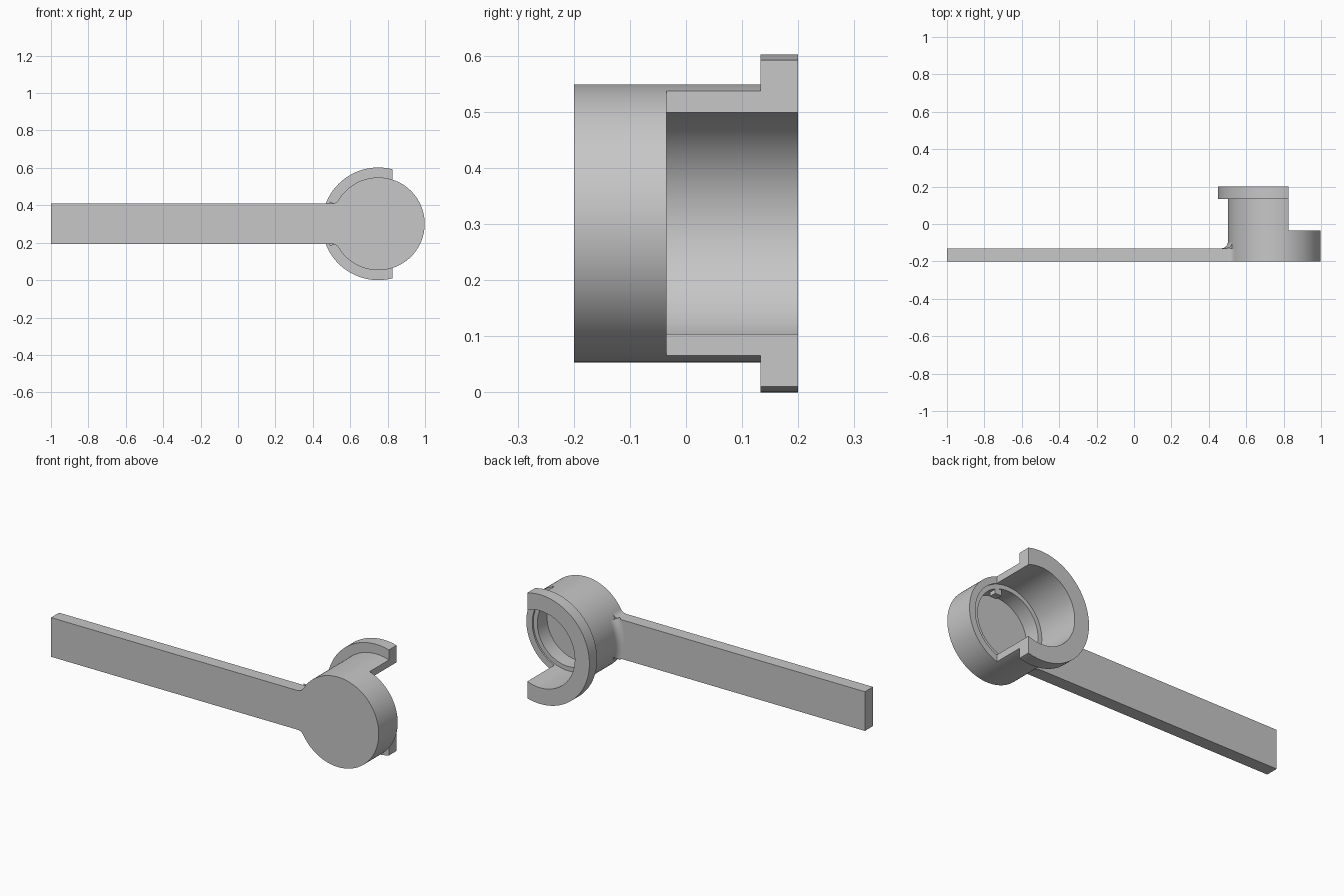
import bpy, bmesh, math
from math import sin, cos, pi, sqrt, asin, atan2
from mathutils import Vector, Matrix

if "Cube" in bpy.data.objects:
    bpy.data.objects.remove(bpy.data.objects["Cube"])

CX, CZ = 0.75, 0.301           # cup axis, running along y
R, FLANGE, BORE, RECESS = 0.248, 0.301, 0.212, 0.188
FRONT, BACK = -0.2, 0.2
ARM_BACK, STEP = -0.13, -0.035
HALF = 0.108                   # half height of the arm

grey = bpy.data.materials.new("light grey")
grey.use_nodes = True
colour = (0.57, 0.57, 0.57, 1)
grey.diffuse_color = colour
grey.node_tree.nodes["Principled BSDF"].inputs["Base Color"].default_value = colour


def finish(bm, name):
    bmesh.ops.recalc_face_normals(bm, faces=bm.faces[:])
    mesh = bpy.data.meshes.new(name)
    bm.to_mesh(mesh)
    bm.free()
    mesh.materials.append(grey)
    ob = bpy.data.objects.new(name, mesh)
    bpy.context.collection.objects.link(ob)
    return ob


def smooth(ob):
    bpy.ops.object.select_all(action='DESELECT')
    ob.select_set(True)
    bpy.context.view_layer.objects.active = ob
    bpy.ops.object.shade_smooth_by_angle(angle=math.radians(30))


def block(name, lo, hi):
    bm = bmesh.new()
    lo, hi = Vector(lo), Vector(hi)
    bmesh.ops.create_cube(bm, size=1, matrix=Matrix.Translation((lo + hi) / 2)
                          @ Matrix.Diagonal((*(hi - lo), 1)))
    return finish(bm, name)


def revolve(name, profile, start, sweep, steps, closed):
    """Sweep a closed (radius, y) profile around the cup axis."""
    bm = bmesh.new()
    rings = []
    for i in range(steps + (not closed)):
        a = start + sweep * i / steps
        rings.append([bm.verts.new((CX + r * cos(a), y, CZ + r * sin(a)))
                      for r, y in profile])
    n = len(profile)
    for i in range(steps):
        a, b = rings[i], rings[(i + 1) % len(rings)]
        for j in range(n):
            k = (j + 1) % n
            bm.faces.new((a[j], a[k], b[k], b[j]))
    if not closed:
        bm.faces.new(rings[0])
        bm.faces.new(rings[-1])
    bmesh.ops.remove_doubles(bm, verts=bm.verts[:], dist=1e-5)
    bmesh.ops.dissolve_degenerate(bm, edges=bm.edges[:], dist=1e-6)
    return finish(bm, name)


# Cup: closed front, stepped bore, flange around the open back
cup = revolve("cup", [(0, FRONT), (R, FRONT), (R, 0.133), (FLANGE, 0.133),
                      (FLANGE, BACK), (BORE, BACK), (BORE, -0.045),
                      (RECESS, -0.045), (RECESS, ARM_BACK), (0, ARM_BACK)],
              0, 2 * pi, 128, True)

# Side opening cut through the wall and flange
cutter = block("opening_cutter", (0.827, STEP, -0.5), (1.5, 0.5, 1.1))
cutter.hide_render = True
cutter.hide_viewport = True
cut = cup.modifiers.new("opening", 'BOOLEAN')
cut.operation, cut.solver, cut.object = 'DIFFERENCE', 'EXACT', cutter
bpy.context.view_layer.update()
bpy.context.view_layer.objects.active = cup
cup.select_set(True)
bpy.ops.object.modifier_apply(modifier="opening")
bpy.data.objects.remove(cutter)
smooth(cup)

# Arm: flat bar whose end flares into the cup wall with round fillets
f = 0.04
fx, fz = -sqrt((R + f) ** 2 - (HALF + f) ** 2), HALF + f
end = atan2(-fz, -fx)
upper = [(-1 - CX, HALF)]
for i in range(9):
    a = -pi / 2 + (end + pi / 2) * i / 8
    upper.append((fx + f * cos(a), fz + f * sin(a)))
touch = atan2(fz, fx)
arc = [(R * cos(a), R * sin(a)) for a in
       (touch + 2 * (pi - touch) * i / 16 for i in range(1, 16))]
outline = upper + arc + [(x, -z) for x, z in reversed(upper)]
bm = bmesh.new()
face = bm.faces.new([bm.verts.new((CX + x, FRONT, CZ + z)) for x, z in outline])
bar = bmesh.ops.extrude_face_region(bm, geom=[face])
bmesh.ops.translate(bm, vec=(0, ARM_BACK - FRONT, 0),
                    verts=[v for v in bar["geom"] if isinstance(v, bmesh.types.BMVert)])
smooth(finish(bm, "arm"))

# Fillet between the back of the arm and the cup wall
g = 0.035
curve = [(R + g - g * sin(t), ARM_BACK + g - g * cos(t))
         for t in (pi / 2 * i / 8 for i in range(9))]
spread = asin(HALF / (R + 0.01))
smooth(revolve("arm_fillet", curve + [(R - 0.01, ARM_BACK + g), (R - 0.01, ARM_BACK)],
               pi - spread, 2 * spread, 16, False))

# Small stop lug inside the recess
block("stop_lug", (0.785, -0.09, CZ + 0.15), (0.825, -0.05, CZ + 0.19))
